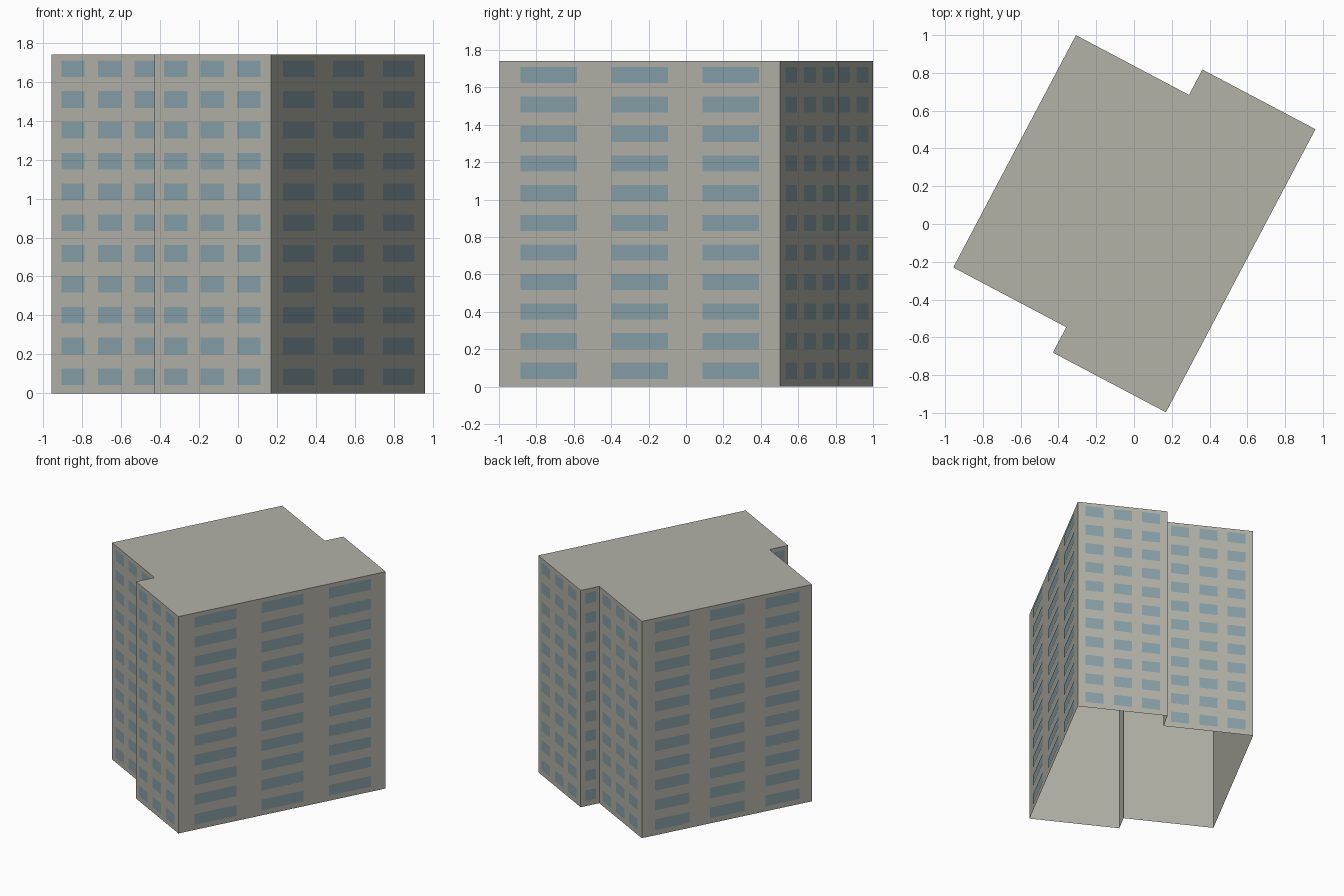
import bpy
import bmesh
from mathutils import Vector

cube = bpy.data.objects.get("Cube")
if cube:
    bpy.data.objects.remove(cube, do_unlink=True)

HEIGHT = 1.74
FLOORS = 11
STOREY = HEIGHT / FLOORS


def material(name, colour):
    mat = bpy.data.materials.new(name)
    mat.use_nodes = True
    mat.diffuse_color = colour
    mat.node_tree.nodes["Principled BSDF"].inputs["Base Color"].default_value = colour
    return mat


def finish(bm, name, mat):
    mesh = bpy.data.meshes.new(name)
    bm.to_mesh(mesh)
    bm.free()
    mesh.materials.append(mat)
    obj = bpy.data.objects.new(name, mesh)
    bpy.context.collection.objects.link(obj)
    return obj


concrete = material("warm grey concrete", (0.45, 0.445, 0.39, 1))
glass = material("blue grey glass", (0.24, 0.35, 0.39, 1))

# Stepped footprint, counter-clockwise: two offset halves turned on the plot
along = Vector((0.467, 0.884, 0))      # direction of the long walls
across = Vector((0.884, -0.467, 0))    # direction of the short walls
LONG, STEP, HALF = 1.391, 0.152, 0.677
moves = [across * HALF, -along * STEP, across * HALF, along * (LONG + 2 * STEP),
         -across * HALF, -along * STEP, -across * HALF]
corners = [Vector((-0.957, -0.23, 0))]
for move in moves:
    corners.append(corners[-1] + move)

# Shell: walls and flat roof, open underneath
bm = bmesh.new()
base = [bm.verts.new(c) for c in corners]
top = [bm.verts.new(c + Vector((0, 0, HEIGHT))) for c in corners]
for i in range(len(corners)):
    j = (i + 1) % len(corners)
    bm.faces.new((base[i], base[j], top[j], top[i]))
bm.faces.new(top)
finish(bm, "building_shell", concrete)


# Window grid for one wall; columns are centres as fractions of its length
def windows(name, start, end, columns, width):
    bm = bmesh.new()
    run = end - start
    outward = run.cross(Vector((0, 0, 1))).normalized() * 0.003
    for floor in range(FLOORS):
        low = Vector((0, 0, floor * STOREY + 0.042))
        high = low + Vector((0, 0, 0.086))
        for centre in columns:
            a = start + run * (centre - width / 2) + outward
            b = start + run * (centre + width / 2) + outward
            bm.faces.new([bm.verts.new(p) for p in (a + low, b + low, b + high, a + high)])
    finish(bm, name, glass)


wall_names = ["front_right", "front_step", "front_left", "left_side",
              "back_left", "back_step", "back_right", "right_side"]
for i, name in enumerate(wall_names):
    start, end = corners[i], corners[(i + 1) % len(corners)]
    if "step" in name:
        columns, width = (0.53,), 0.56
    elif "side" in name:
        columns, width = (0.177, 0.501, 0.826), 0.202
    else:
        columns, width = (0.186, 0.5, 0.813), 0.2
    windows(name + "_windows", start, end, columns, width)
